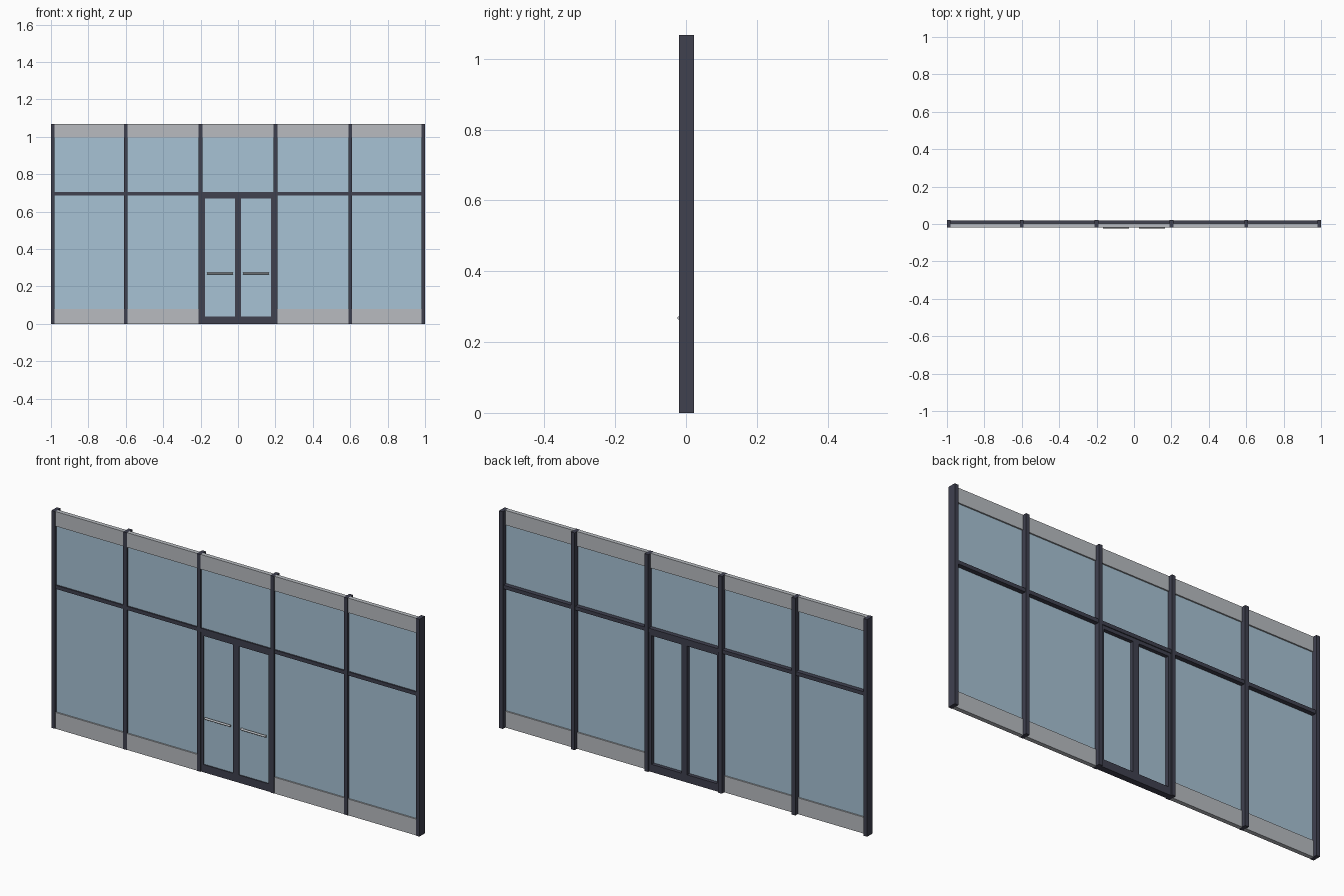
import bpy
from math import pi

cube = bpy.data.objects.get("Cube")
if cube:
    bpy.data.objects.remove(cube, do_unlink=True)


def material(name, rgb):
    mat = bpy.data.materials.new(name)
    mat.use_nodes = True
    mat.diffuse_color = (*rgb, 1)
    mat.node_tree.nodes["Principled BSDF"].inputs["Base Color"].default_value = (*rgb, 1)
    return mat


FRAME = material("dark_frame", (0.05, 0.052, 0.078))
GLASS = material("blue_glass", (0.39, 0.54, 0.66))
PANEL = material("grey_panel", (0.48, 0.5, 0.53))


def box(name, x, y, z, mat):
    """Box from (min, max) pairs along each axis."""
    spans = (x, y, z)
    bpy.ops.mesh.primitive_cube_add(size=1, location=[(a + b) / 2 for a, b in spans])
    obj = bpy.context.object
    obj.name = name
    obj.scale = [b - a for a, b in spans]
    bpy.ops.object.transform_apply(location=False, rotation=False, scale=True)
    obj.data.materials.append(mat)
    return obj


HEIGHT = 1.067
HALF = 0.01                      # half width of a mullion
POST_Y = (-0.02, 0.022)
RAIL_Y = (-0.018, 0.018)
PANEL_Y = (-0.018, 0.003)
GLASS_Y = (-0.011, -0.004)
DOOR_Y = (-0.016, 0.014)
TRANSOM = (0.687, 0.705)
BASE_TOP, HEAD_BOTTOM = 0.08, 0.995

# Vertical mullions
posts = [-0.99, -0.6, -0.2, 0.2, 0.6, 0.99]
for x in posts:
    box("mullion", (x - HALF, x + HALF), POST_Y, (0, HEIGHT), FRAME)

# Bays: transom, head panel, glazing and base panel
for i, (left, right) in enumerate(zip(posts, posts[1:])):
    span = (left + HALF, right - HALF)
    box("transom", span, RAIL_Y, TRANSOM, FRAME)
    box("head_panel", span, PANEL_Y, (HEAD_BOTTOM, HEIGHT), PANEL)
    box("upper_glass", span, GLASS_Y, (TRANSOM[1], HEAD_BOTTOM), GLASS)
    if i != 2:
        box("base_panel", span, PANEL_Y, (0, BASE_TOP), PANEL)
        box("lower_glass", span, GLASS_Y, (BASE_TOP, TRANSOM[0]), GLASS)

# Double doors in the middle bay
INNER, OUTER = 0.016, 0.177      # glass edges within a leaf
SILL, HEAD = 0.038, 0.67
for side, sign in (("right", -1), ("left", 1)):
    def across(a, b):
        return tuple(sorted((sign * a, sign * b)))

    box(side + "_door_outer_stile", across(OUTER, 0.19), DOOR_Y, (0, TRANSOM[0]), FRAME)
    box(side + "_door_meeting_stile", across(0, INNER), DOOR_Y, (0, TRANSOM[0]), FRAME)
    box(side + "_door_bottom_rail", across(INNER, OUTER), DOOR_Y, (0, SILL), FRAME)
    box(side + "_door_top_rail", across(INNER, OUTER), DOOR_Y, (HEAD, TRANSOM[0]), FRAME)
    box(side + "_door_glass", across(INNER, OUTER), GLASS_Y, (SILL, HEAD), GLASS)

    # Horizontal push bar with two standoffs
    bpy.ops.mesh.primitive_cylinder_add(vertices=12, radius=0.005, depth=0.138,
                                        location=(sign * 0.097, -0.019, 0.268),
                                        rotation=(0, pi / 2, 0))
    bar = bpy.context.object
    bar.name = side + "_push_bar"
    bar.data.materials.append(PANEL)
    bpy.ops.object.shade_smooth_by_angle()
    for x in (0.035, 0.159):
        box(side + "_bar_standoff", across(x - 0.003, x + 0.003),
            (-0.017, GLASS_Y[0]), (0.265, 0.271), PANEL)
